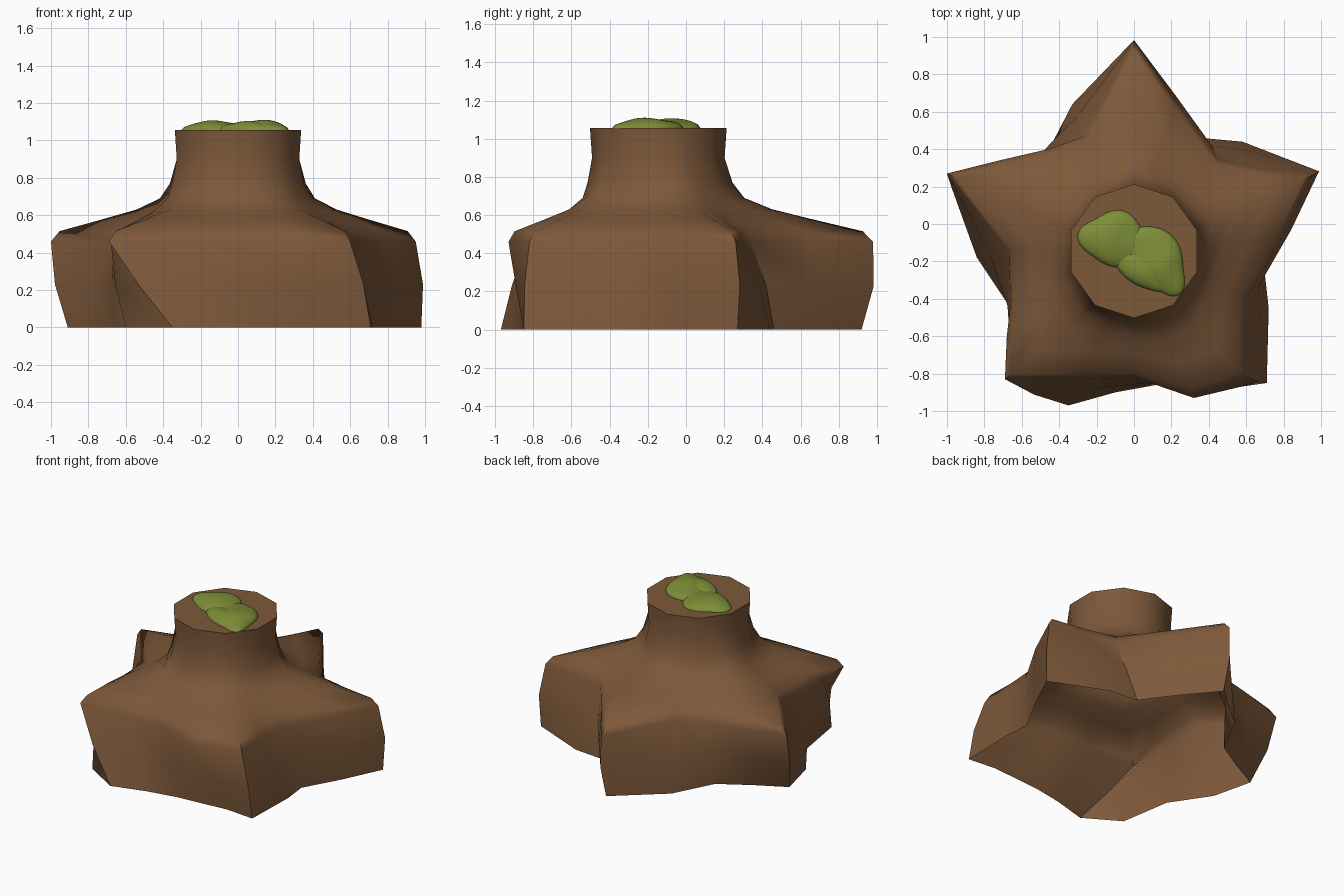
import bpy, bmesh, math
from mathutils import Vector

if "Cube" in bpy.data.objects:
    bpy.data.objects.remove(bpy.data.objects["Cube"])


def material(name, rgb):
    m = bpy.data.materials.new(name)
    m.diffuse_color = (*rgb, 1)
    m.use_nodes = True
    m.node_tree.nodes["Principled BSDF"].inputs["Base Color"].default_value = m.diffuse_color
    return m


bark = material("brown bark", (0.205, 0.098, 0.042))
green = material("moss green", (0.205, 0.27, 0.038))


def finish(bm, name, mat, angle):
    bmesh.ops.recalc_face_normals(bm, faces=bm.faces)
    me = bpy.data.meshes.new(name)
    bm.to_mesh(me)
    bm.free()
    me.materials.append(mat)
    ob = bpy.data.objects.new(name, me)
    bpy.context.collection.objects.link(ob)
    bpy.ops.object.select_all(action='DESELECT')
    ob.select_set(True)
    bpy.context.view_layer.objects.active = ob
    bpy.ops.object.shade_smooth_by_angle(angle=math.radians(angle))
    return ob


# Star-shaped root outlines, clockwise from the back tip: ground and shoulder edge
ground = [(0, .92), (.2, .68), (.36, .46), (.58, .44), (.98, .27),
          (.84, -.02), (.70, -.27), (.72, -.45), (.71, -.85), (.5, -.83),
          (.12, -.86), (-.1, -.9), (-.35, -.97), (-.6, -.82), (-.66, -.45),
          (-.84, -.18), (-.91, .11), (-.70, .22), (-.48, .35), (-.33, .64)]
edge = [(0, .98), (.22, .66), (.45, .34), (.7, .29), (.95, .26),
        (.80, -.06), (.6, -.40), (.59, -.6), (.6, -.82), (.32, -.93),
        (0, -.82), (-.3, -.83), (-.69, -.83), (-.68, -.6), (-.66, -.42),
        (-.67, -.14), (-1, .27), (-.72, .34), (-.46, .4), (-.26, .47)]
ground = [Vector(p) for p in ground]
edge = [Vector(p) for p in edge]
middle = [(a + b) * 0.5125 + Vector((0, .01)) for a, b in zip(ground, edge)]

# Ten-sided trunk outline with its middle points
corner = [Vector((.355 * math.sin(i * math.tau / 10),
                  -.145 + .358 * math.cos(i * math.tau / 10))) for i in range(10)]
trunk = []
for i in range(10):
    trunk += [corner[i], (corner[i] + corner[(i + 1) % 10]) * .5]

# Rings: walls first, then the shoulder sweeping into the trunk
rings = [(ground, 0), (middle, .23), (edge, .46)]
for w, z in [(.93, .515), (.6, .575), (.31, .63), (.12, .69), (.04, .77), (-.02, .9), (0, 1.055)]:
    rings.append(([t.lerp(e, w) for t, e in zip(trunk, edge)] if w > 0 else
                  [Vector((0, -.145)).lerp(t, 1 + w * 1.5) for t in trunk], z))

bm = bmesh.new()
loops = [[bm.verts.new((p.x, p.y, z)) for p in pts] for pts, z in rings]
for a, b in zip(loops, loops[1:]):
    for i in range(20):
        j = (i + 1) % 20
        bm.faces.new((a[i], a[j], b[j], b[i]))
bm.faces.new(loops[-1])          # flat cut top; the underside stays open
finish(bm, "stump", bark, 45)


# Moss pads: flattened, slightly lumpy domes lying on the cut
def moss(name, x, y, rx, ry, turn, height, phase):
    bm = bmesh.new()
    bmesh.ops.create_icosphere(bm, subdivisions=4, radius=1)
    c, s = math.cos(turn), math.sin(turn)
    for v in bm.verts:
        a = math.atan2(v.co.y, v.co.x)
        k = 1 + .07 * math.cos(3 * a + phase) + .04 * math.cos(4 * a)
        px, py = v.co.x * rx * k, v.co.y * ry * k
        z = height * max(v.co.z, -.4) * (1 + .1 * math.sin(25 * px + phase))
        v.co = (x + c * px - s * py, y + s * px + c * py, 1.053 + z)
    finish(bm, name, green, 60)


moss("moss_left", -.11, -.08, .175, .145, -.15, .05, 2.6)
moss("moss_right", .12, -.19, .205, .135, math.radians(-55), .053, .3)
moss("moss_front", .05, -.24, .17, .095, math.radians(-32), .047, 1.2)
